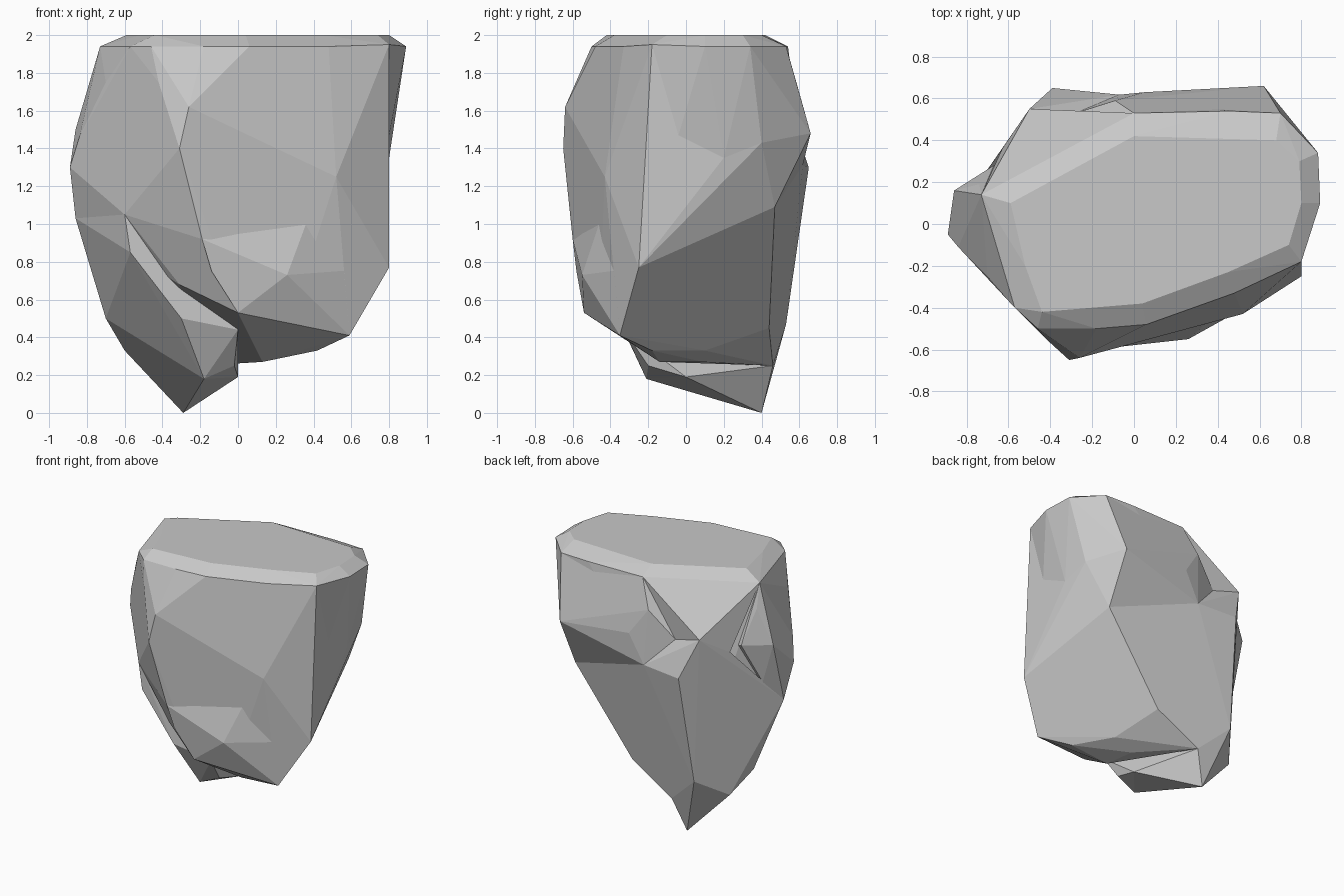
import bpy
import bmesh
import math

cube = bpy.data.objects.get("Cube")
if cube:
    bpy.data.objects.remove(cube, do_unlink=True)

# One flat stone colour
stone = bpy.data.materials.new("stone_grey")
stone.use_nodes = True
stone.diffuse_color = (0.58, 0.58, 0.58, 1)
stone.node_tree.nodes["Principled BSDF"].inputs["Base Color"].default_value = stone.diffuse_color


def convex_lump(name, *outlines):
    """Wrap a faceted convex stone around a few outlines of corner points."""
    bm = bmesh.new()
    for outline in outlines:
        for corner in outline:
            bm.verts.new(corner)
    bmesh.ops.remove_doubles(bm, verts=bm.verts[:], dist=0.005)
    bmesh.ops.convex_hull(bm, input=bm.verts[:])
    loose = [v for v in bm.verts if not v.link_faces]
    bmesh.ops.delete(bm, geom=loose, context="VERTS")
    bmesh.ops.dissolve_limit(bm, angle_limit=math.radians(3),
                             verts=bm.verts[:], edges=bm.edges[:])
    bmesh.ops.recalc_face_normals(bm, faces=bm.faces[:])
    mesh = bpy.data.meshes.new(name)
    bm.to_mesh(mesh)
    bm.free()
    mesh.materials.append(stone)
    lump = bpy.data.objects.new(name, mesh)
    bpy.context.collection.objects.link(lump)
    return lump


def at_height(z, *plan):
    """Lift a plan outline to one height."""
    return [(x, y, z) for x, y in plan]


# Corners shared by neighbouring lumps
core = (0, 0, 1.3)
back_rim = (0, .53, 1.94)
corner_rim = (.7, .53, 1.94)
side_rim = (-.73, .14, 1.94)
flank_rim = (.8, -.18, 1.95)
flank_low = (.8, -.25, .77)
flank_mid = (.8, .2, 1.35)
flank_back = (.78, .4, 1.43)
flank_corner = (.62, .47, 1.09)
back_ledge = [(.18, .576, 1.28), (-.07, .618, 1.31)]
back_dent = (-.28, .53, 1.53)
shoulder_top = (-.5, .55, 1.59)
shoulder_edge = (-.63, .36, 1.46)
shoulder_low = (-.77, .16, 1.19)
keel = (-.44, .53, .47)
keel_foot = (-.2, .46, .25)
side_point = (-.89, -.05, 1.3)
side_low = (-.86, .03, 1.03)
chin_ridge = (-.19, -.6, .92)
chin_tip = (0, -.54, .53)
chin_corner = (.29, -.46, .53)
underside_front = (.59, -.35, .41)
fin_top = (-.6, -.36, 1.05)

# Flat top and the bevelled rim just below it
cap = at_height(
    2.0,
    (-.44, -.42), (.04, -.38), (.45, -.23), (.74, -.1), (.8, .1),
    (.79, .3), (.68, .4), (0, .42), (-.59, .1), (-.52, -.2),
)
rim = at_height(
    1.94,
    (-.57, -.4), (-.46, -.5), (-.18, -.5), (.06, -.48), (.48, -.33),
    (.46, .54),
)

# Main body: front ridge, right flank and slanted underside
front_ridge = [
    (-.42, -.55, 1.75),
    (-.26, -.64, 1.62),
    (-.31, -.65, 1.4),
    (.52, -.43, 1.25),
    chin_ridge, chin_tip, chin_corner,
]
flanks = [
    flank_rim, flank_low, flank_mid, flank_back, flank_corner,
    corner_rim, back_rim, side_rim,
    (-.7, -.25, 1.75),
    (-.84, -.11, 1.46),
    side_point, side_low, fin_top,
]
underside = [
    underside_front,
    (.42, -.18, .33),
    (.26, .1, .33),
    (.13, -.14, .27),
    (.1, .09, .27),
    (.15, .44, .45),
    (0, -.35, .44),
    (-.31, -.4, .68),
    keel, keel_foot,
]
convex_lump("main_boulder", cap, rim, front_ridge, flanks,
            underside, back_ledge)

# Swelling low on the front
chin = [
    chin_ridge, chin_tip, chin_corner, underside_front, flank_low,
    (-.14, -.58, .75),
    (.26, -.55, .73),
    (-.05, -.56, .92),
    (.36, -.46, 1),
    core,
]
convex_lump("front_chin", chin)

# Rim overhanging the hollow right flank
flank_overhang = [
    flank_rim, flank_mid, flank_back, corner_rim, core,
    (.89, .1, 1.94),
    (.88, .34, 1.94),
    (.8, -.04, 1.47),
]
convex_lump("flank_overhang", flank_overhang, cap[4:7])

# Brow across the back, undercut below
back_brow = [
    (.62, .66, 1.48),
    (.05, .63, 1.53),
    (-.09, .59, 1.73),
    (.88, .34, 1.94),
    corner_rim, back_rim, back_dent, flank_corner, flank_back, core,
]
convex_lump("back_brow", back_brow, back_ledge)

# Slope from the top down to the shoulder
shoulder_slope = [
    back_rim, side_rim, shoulder_top, shoulder_edge, back_dent, core,
]
convex_lump("shoulder_slope", shoulder_slope)

# Back shoulder with one broad face running down to the keel
fin_side = [
    (-.6, .32, .33),
    (-.7, .17, .5),
    side_low,
]
shoulder = [
    (-.39, .65, 1.3),
    shoulder_top, shoulder_edge, shoulder_low, back_dent, keel, core,
]
convex_lump("back_shoulder", shoulder, fin_side, back_ledge[1:])

# Small side knob beside the shoulder
knob = [
    (-.86, .16, 1.5),
    (-.74, .19, 1.76),
    (-.67, .28, 1.49),
    (-.84, -.11, 1.46),
    side_rim, shoulder_low, side_point, side_low, core,
]
convex_lump("side_knob", knob)

# Pointed lower fin that forms the foot of the rock
fin_ridge = [
    fin_top,
    (-.57, -.36, .85),
    (-.3, -.36, .5),
    (0, -.33, .44),
    (-.02, -.2, .25),
    (-.18, -.21, .18),
]
fin_foot = [
    (0, 0, .19),
    (-.23, .03, .13),
    (-.18, .2, .11),
    (-.29, .4, 0),
    keel, keel_foot,
]
convex_lump("pointed_foot", fin_ridge, fin_foot, fin_side)
